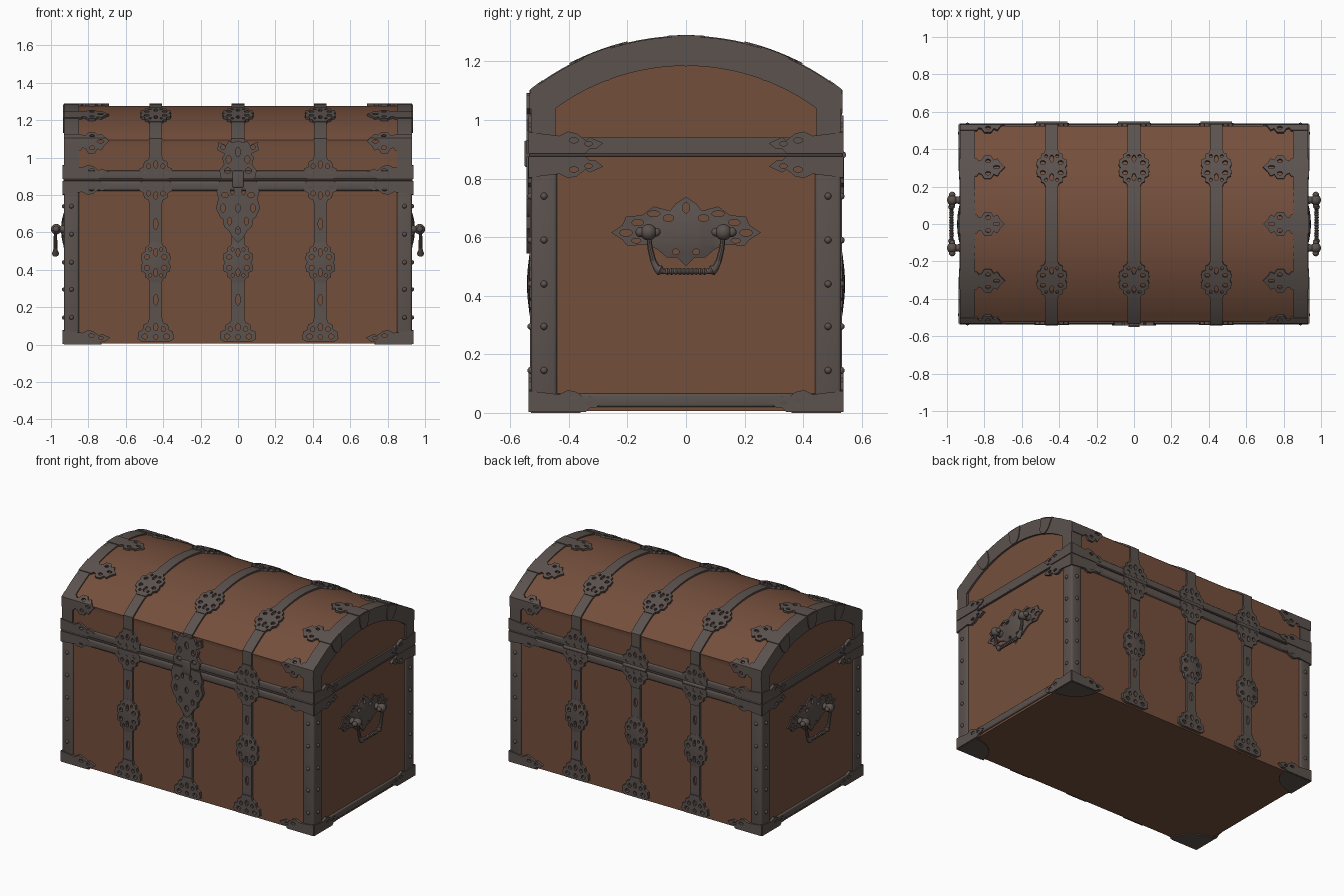
import bpy, bmesh, math
from mathutils import Vector, Matrix

if "Cube" in bpy.data.objects:
    bpy.data.objects.remove(bpy.data.objects["Cube"])


def material(name, col):
    m = bpy.data.materials.new(name)
    m.diffuse_color = (*col, 1)
    m.use_nodes = True
    m.node_tree.nodes["Principled BSDF"].inputs["Base Color"].default_value = m.diffuse_color
    return m


WOOD = material("brown_wood", (0.175, 0.078, 0.046))
METAL = material("dark_iron", (0.105, 0.084, 0.076))

# lid profile: circular arc on top, then vertical wall down to the floor
HX, HY, R, C = 0.93, 0.53, 0.852, 0.433
S = R * math.asin(HY / R)
CREASE = C + math.sqrt(R * R - HY * HY)


def Z(z):  # arc-length position of a height on the front wall
    return S + CREASE - z


def wrap(u, s, h):  # x, distance over the lid (front is +), height off the surface
    if abs(s) <= S:
        a = s / R
        return (u, -(R + h) * math.sin(a), C + (R + h) * math.cos(a))
    return (u, -math.copysign(HY + h, s), CREASE - (abs(s) - S))


def side(k):
    return lambda u, v, h: (k * (HX + h), u, v)


def finish(name, bm, mat):
    bmesh.ops.recalc_face_normals(bm, faces=bm.faces[:])
    me = bpy.data.meshes.new(name)
    bm.to_mesh(me)
    bm.free()
    me.materials.append(mat)
    ob = bpy.data.objects.new(name, me)
    bpy.context.collection.objects.link(ob)
    return ob


def plate(name, loops, fn, top, bottom=-0.02, mat=METAL, dome=None):
    """Fill a 2D outline with holes, then wrap it on a surface with thickness."""
    bm = bmesh.new()
    for lp in loops:
        vs = [bm.verts.new((p[0], p[1], 0)) for p in lp]
        for i, v in enumerate(vs):
            bm.edges.new((v, vs[i - 1]))
    bmesh.ops.triangle_fill(bm, use_beauty=True, edges=bm.edges[:], normal=(0, 0, 1))

    def cut(axis, pos):
        no = (1, 0, 0) if axis == 0 else (0, 1, 0)
        bmesh.ops.bisect_plane(bm, geom=bm.verts[:] + bm.edges[:] + bm.faces[:],
                               plane_co=[c * pos for c in no], plane_no=no, dist=1e-5)
    ys = [p[1] for p in loops[0]]
    if fn is wrap:
        for q in [-S, S] + [i * 0.04 + 0.001 for i in range(-14, 15)]:
            if min(ys) + 1e-3 < q < max(ys) - 1e-3:
                cut(1, q)
    if dome:
        for i in (-0.8, -0.4, 0, 0.4, 0.8):
            cut(0, dome[0] + i * dome[2])
            cut(1, dome[1] + i * dome[3])
    bm.verts.index_update()
    pts = [v.co.copy() for v in bm.verts]
    tris = [[v.index for v in f.verts] for f in bm.faces]
    rim = [[v.index for v in e.verts] for e in bm.edges if len(e.link_faces) == 1]
    bm.free()

    def height(p):
        if not dome:
            return top
        r = ((p.x - dome[0]) / dome[2]) ** 2 + ((p.y - dome[1]) / dome[3]) ** 2
        return top + dome[4] * max(0, 1 - r)
    n = len(pts)
    bm = bmesh.new()
    vs = [bm.verts.new(fn(p.x, p.y, bottom)) for p in pts]
    vs += [bm.verts.new(fn(p.x, p.y, height(p))) for p in pts]
    for t in tris:
        bm.faces.new([vs[i] for i in t])
        bm.faces.new([vs[i + n] for i in reversed(t)])
    for a, b in rim:
        bm.faces.new((vs[a], vs[b], vs[b + n], vs[a + n]))
    return finish(name, bm, mat)


def box(name, lo, hi, mat=METAL, bevel=0):
    bm = bmesh.new()
    lo, hi = Vector(lo), Vector(hi)
    bmesh.ops.create_cube(bm, size=1, matrix=Matrix.Translation((lo + hi) / 2) @ Matrix.Diagonal((*(hi - lo), 1)))
    if bevel:
        bmesh.ops.bevel(bm, geom=bm.edges[:], offset=bevel, segments=3, profile=0.5, affect='EDGES')
    return finish(name, bm, mat)


def mirror(half):
    return half + [(-x, y) for x, y in reversed(half) if abs(x) > 1e-6]


def hole(cx, cy, rx, ry):
    return [(cx + rx * math.cos(i * math.pi / 5), cy + ry * math.sin(i * math.pi / 5)) for i in range(10)]


def pair(cx, *r):
    return [hole(cx, *r), hole(-cx, *r)]


def put(loops, cx, cy, sx, sy):
    return [[(cx + x * sx, cy + y * sy) for x, y in lp] for lp in loops]


def rect(x0, y0, x1, y1):
    return [(x0, y0), (x1, y0), (x1, y1), (x0, y1)]


# ornament outlines
Q = [(.4, 1), (.5, .82), (.7, .74), (.72, .52), (.95, .44), (1, .16), (.88, 0)]
MEDAL = [mirror(Q + [(x, -y) for x, y in reversed(Q[:-1])])]
for sg in (1, -1):
    MEDAL += [hole(0, .5 * sg, .13, .2)] + pair(.58, .27 * sg, .17, .12) + pair(.36, .64 * sg, .1, .09)
FAN = [mirror([(.35, 1), (.42, .8), (.68, .7), (.72, .5), (.95, .42), (1, .12), (.75, 0)]),
       hole(0, .6, .12, .15), hole(0, .2, .12, .1)] + pair(.42, .52, .12, .1) + pair(.6, .22, .16, .1)
FLEUR = [[(0, .05), (.09, .05), (.1, .035), (.115, .04), (.13, .065), (.165, .065), (.18, .04), (.2, .05),
          (.215, .025), (.24, 0)]]
FLEUR[0] += [(x, -y) for x, y in reversed(FLEUR[0][:-1])]
FLEUR += [hole(.15, .035, .014, .01), hole(.15, -.035, .014, .01), hole(.195, 0, .018, .009)]
LEAF = [[(0, 0), (.19, 0), (.205, .015), (.225, .015), (.25, .035), (.205, .055), (.19, .045), (.16, .068),
         (.13, .075), (.1, .06), (.06, .065), (0, .072)], hole(.15, .045, .016, .009), hole(.2, .033, .013, .008)]

# wooden body and domed lid
box("body", (-.92, -.52, .006), (.92, .52, .88), WOOD)
prof = [wrap(0, -Z(.88) + i * 2 * Z(.88) / 80, -.008)[1:] for i in range(81)]
prof += [wrap(0, k * S, -.008)[1:] for k in (-1, 1)]
prof = sorted(prof, key=lambda p: math.atan2(p[1] - .9, p[0]))
plate("lid", [prof], lambda u, v, h: (h, u, v), .918, -.918, WOOD)
box("lid_seam", (-.934, -.536, .876), (.934, .536, .885), METAL, .003)

# iron frame
for kx in (-1, 1):
    for ky in (-1, 1):
        lo = (min(kx * .85, kx * HX), min(ky * .44, ky * HY), .003)
        hi = (max(kx * .85, kx * HX), max(ky * .44, ky * HY), .876)
        box("corner_post", lo, hi, METAL, .012)
        arc = [(0, 0)] + [(.2 * math.cos(a), .17 * math.sin(a)) for a in [i * math.pi / 16 for i in range(9)]]
        plate("foot_corner", put([arc], kx * HX, ky * HY, -kx, -ky), lambda u, v, h: (u, v, h), .01, 0)
    x0, x1 = sorted((kx * .90, kx * .932))
    box("side_base_band", (x0, -.46, .02), (x1, .46, .066), METAL, .008)
    plate("lid_edge_band", [rect(kx * .85, -Z(.885), kx * HX, Z(.885))], wrap, 0)
    # arched end frame of the lid
    outer = [wrap(0, -Z(.885) + i * 2 * Z(.885) / 70, 0)[1:] for i in range(71)]
    r2, c2 = .755, 1.185 - .755
    inner = [(-.445, .94), (.445, .94)]
    for i in range(25):
        a = math.asin(.445 / r2) * (1 - i / 12)
        inner.append((r2 * math.sin(a), c2 + r2 * math.cos(a)))
    plate("lid_end_frame", [outer, inner], side(kx), 0, -.015)
    # tabs folded over the arch
    for a0 in (-.36, 0, .36):
        half = [(.052, 0), (.048, .05), (.04, .08), (.022, .097), (0, .102)]
        tab = [((R - v) * math.sin(a0 + u / R), C + (R - v) * math.cos(a0 + u / R)) for u, v in mirror(half)]
        plate("arch_tab", [tab], side(kx), .005)
    for s in (-.585, -.31, 0, .31, .585):
        plate("lid_fleur", put(FLEUR, kx * HX, s, -kx, 1), wrap, .005)
    # leaf brackets at every corner
    for ky in (-1, 1):
        for z, d in ((.886, 1), (.876, -1), (.003, 1)):
            plate("leaf_bracket", put(LEAF, kx * (HX + .003), -ky * Z(z), -kx, ky * d), wrap, .007)
            plate("leaf_bracket", put(LEAF, ky * (HY + .003), z, -ky, d), side(kx), .007)
for ky in (-1, 1):
    y0, y1 = sorted((ky * .50, ky * .537))
    box("body_rim", (-.9, y0, .822), (.9, y1, .876), METAL, .014)
    y0, y1 = sorted((ky * .50, ky * .533))
    box("lid_rim", (-.9, y0, .885), (.9, y1, .93), METAL, .008)

# rivets on the corner posts
bm = bmesh.new()
for kx in (-1, 1):
    for ky in (-1, 1):
        for z in (.145, .295, .44, .59, .74):
            for p in ((kx * .89, ky * HY, z), (kx * HX, ky * .485, z)):
                bmesh.ops.create_icosphere(bm, subdivisions=2, radius=.012, matrix=Matrix.Translation(p))
finish("rivets", bm, METAL)

# straps with pierced plates
for x in (-.44, 0, .44):
    plate("lid_top_strap", [rect(x - .034, -.22, x + .034, .22)], wrap, .003)
    for k in (-1, 1):
        plate("lid_strap", [rect(x - .034, k * .39, x + .034, k * Z(.99))], wrap, .003)
        plate("lid_medallion", put(MEDAL, x, k * .306, .082, .105), wrap, .007)
        for za, zb in ((.76, .53), (.35, .13)):
            zm = (za + zb) / 2
            plate("body_strap", [rect(x - .034, k * Z(za), x + .034, k * Z(zb)),
                                 hole(x, k * Z(zm), .012, .03)], wrap, .003)
        plate("body_medallion", put(MEDAL, x, k * Z(.44), .08, .108), wrap, .004,
              dome=(x, k * Z(.44), .08, .1, .009))
        plate("base_fan", put(FAN, x, k * Z(.015), .097, -.13 * k), wrap, .008)
        if not (x == 0 and k == 1):
            plate("lid_fan", put(FAN, x, k * Z(.886), .092, -.13 * k), wrap, .008)
            plate("rim_fan", put(FAN, x, k * Z(.876), .092, .13 * k), wrap, .010)
    bm = bmesh.new()
    bmesh.ops.create_cone(bm, cap_ends=True, segments=16, radius1=.012, radius2=.012, depth=.17,
                          matrix=Matrix.Translation((x, .535, .881)) @ Matrix.Rotation(math.pi / 2, 4, 'Y'))
    finish("hinge_barrel", bm, METAL)

# lock plate and hasp
lock = [mirror([(.1, .876), (.115, .82), (.105, .78), (.118, .73), (.095, .68), (.08, .67), (.075, .63),
                (.05, .61), (.03, .575), (0, .545)]), hole(0, .73, .012, .022), hole(0, .61, .014, .02)]
lock += pair(.07, .8, .018, .014) + pair(.08, .73, .012, .022) + pair(.045, .66, .012, .02) + pair(.03, .82, .01, .018)
hasp = [mirror([(.09, .886), (.1, .93), (.075, .965), (.085, 1.0), (.07, 1.02), (.11, 1.04), (.105, 1.085),
                (.065, 1.065), (.05, 1.09), (.025, 1.08), (0, 1.092)]), hole(0, 1.03, .014, .025)]
hasp += pair(.05, .99, .014, .02) + pair(.055, .93, .018, .014) + pair(.08, 1.055, .012, .012)
for nm, lp in (("lock_plate", lock), ("lid_hasp", hasp)):
    plate(nm, [[(u, Z(v)) for u, v in q] for q in lp], wrap, .014)
box("hasp_tongue", (-.03, -.552, .84), (.03, -.53, .93), METAL, .006)

# side handles: pierced back plate, knobs and twisted bail
back = [mirror([(0, .738), (.035, .715), (.055, .69), (.11, .705), (.15, .675), (.205, .67), (.218, .64),
                (.256, .615), (.218, .592), (.2, .57), (.14, .575), (.1, .56), (.065, .53), (.03, .53), (0, .5)])]
back += [hole(0, .7, .012, .018)] + pair(.06, .665, .018, .012) + pair(.11, .68, .022, .01)
back += pair(.165, .65, .02, .011) + pair(.205, .615, .022, .012) + pair(.17, .588, .016, .008) + pair(.035, .55, .012, .01)
for k in (-1, 1):
    plate("handle_plate", back, side(k), -.002, dome=(0, .615, .12, .1, .018))
    bm = bmesh.new()
    for y in (-.128, .128):
        bmesh.ops.create_cone(bm, cap_ends=True, segments=16, radius1=.024, radius2=.014, depth=.06,
                              matrix=Matrix.Translation((k * .945, y, .617)) @ Matrix.Rotation(k * math.pi / 2, 4, 'Y'))
        for dy, r in ((0, .028), (.028 * y / abs(y), .017), (-.026 * y / abs(y), .015)):
            bmesh.ops.create_uvsphere(bm, u_segments=16, v_segments=10, radius=r,
                                      matrix=Matrix.Translation((k * .972, y + dy, .617)))
    finish("handle_knobs", bm, METAL)
    arm = [(-.128, .61, .7), (-.122, .56, .8), (-.112, .52, .9), (-.1, .495, 1.1), (-.09, .487, 1.6), (-.08, .485, .9)]
    rod = [(-.07 + i * .007, .483, 1.05 if i % 2 else .75) for i in range(21)]
    path = arm + rod + [(-y, z, r) for y, z, r in reversed(arm)]
    cu = bpy.data.curves.new("handle_bail", 'CURVE')
    cu.dimensions = '3D'
    cu.bevel_depth = .012
    cu.bevel_resolution = 3
    cu.use_fill_caps = True
    sp = cu.splines.new('POLY')
    sp.points.add(len(path) - 1)
    for p, (y, z, r) in zip(sp.points, path):
        p.co = (k * .976, y, z, 1)
        p.radius = r
    cu.materials.append(METAL)
    ob = bpy.data.objects.new("handle_bail", cu)
    bpy.context.collection.objects.link(ob)
    bpy.ops.object.select_all(action='DESELECT')
    ob.select_set(True)
    bpy.context.view_layer.objects.active = ob
    bpy.ops.object.convert(target='MESH')

# smooth shading with crisp edges
bpy.ops.object.select_all(action='SELECT')
bpy.ops.object.shade_smooth_by_angle(angle=math.radians(35))
